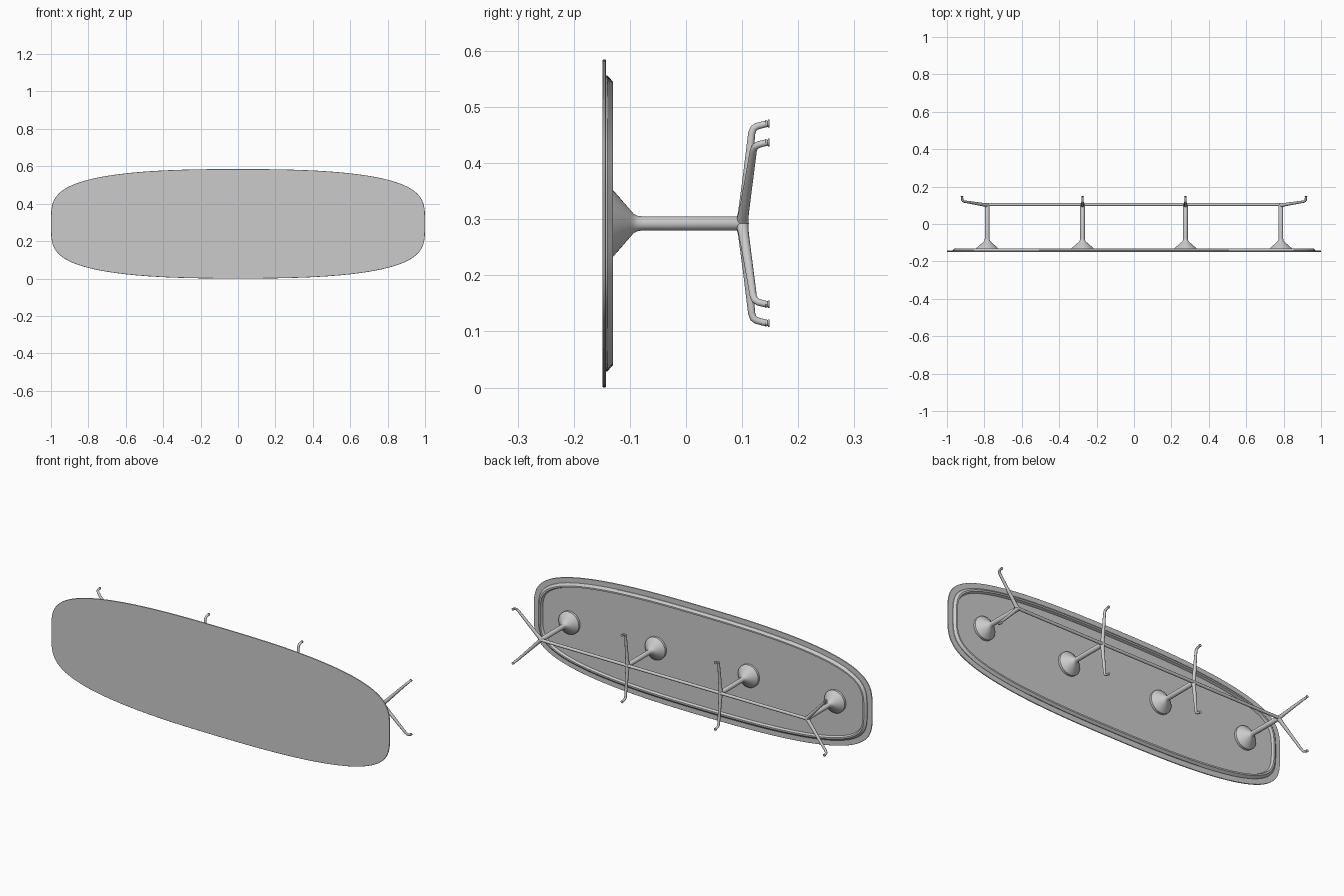
import bpy, bmesh, math

if "Cube" in bpy.data.objects:
    bpy.data.objects.remove(bpy.data.objects["Cube"])

ZC = 0.2925          # height of the central axis
COLS = 4
STEM_X = (-0.785, -0.275, 0.275, 0.785)


def finish(name, bm, angle=35):
    bmesh.ops.recalc_face_normals(bm, faces=bm.faces)
    me = bpy.data.meshes.new(name)
    bm.to_mesh(me)
    bm.free()
    ob = bpy.data.objects.new(name, me)
    bpy.context.collection.objects.link(ob)
    bpy.ops.object.select_all(action='DESELECT')
    ob.select_set(True)
    bpy.context.view_layer.objects.active = ob
    bpy.ops.object.shade_smooth_by_angle(angle=math.radians(angle))
    return ob


def loft(bm, rings, closed=False):
    # bridge successive rings of points, capping the ends unless closed
    vs = [[bm.verts.new(p) for p in r] for r in rings]
    n = len(vs[0])
    pairs = list(zip(vs, vs[1:])) + ([(vs[-1], vs[0])] if closed else [])
    for a, b in pairs:
        for i in range(n):
            j = (i + 1) % n
            bm.faces.new((a[i], a[j], b[j], b[i]))
    if not closed:
        bm.faces.new(vs[0])
        bm.faces.new(vs[-1])


def outline(inset, y, n=144):
    # soft rounded-rectangle outline in the xz plane
    pts = []
    for i in range(n):
        t = 2 * math.pi * (i + 0.5) / n
        c, s = math.cos(t), math.sin(t)
        x = math.copysign(abs(c) ** (2 / 2.6), c) * (1 - inset)
        z = math.copysign(abs(s) ** (2 / 3.8), s) * (0.2925 - inset)
        pts.append((x, y, ZC + z))
    return pts


def lathe(name, x, z, profile, n=32):
    # revolve (radius, y) pairs about an axis parallel to y
    bm = bmesh.new()
    loft(bm, [[(x + r * math.cos(2 * math.pi * i / n), y,
                z + r * math.sin(2 * math.pi * i / n)) for i in range(n)]
              for r, y in profile])
    return finish(name, bm)


def tube(name, points):
    # points are (x, y, z, radius)
    cu = bpy.data.curves.new(name, 'CURVE')
    cu.dimensions = '3D'
    cu.bevel_depth = 1.0
    cu.bevel_resolution = 4
    cu.use_fill_caps = True
    sp = cu.splines.new('POLY')
    sp.points.add(len(points) - 1)
    for p, (x, y, z, r) in zip(sp.points, points):
        p.co = (x, y, z, 1)
        p.radius = r
    ob = bpy.data.objects.new(name, cu)
    bpy.context.collection.objects.link(ob)
    bpy.ops.object.select_all(action='DESELECT')
    ob.select_set(True)
    bpy.context.view_layer.objects.active = ob
    bpy.ops.object.convert(target='MESH')
    bpy.ops.object.shade_smooth_by_angle(angle=math.radians(40))


# thin panel
bm = bmesh.new()
loft(bm, [outline(0.001, -0.1485), outline(0, -0.1475),
          outline(0, -0.144), outline(0.001, -0.143)])
finish("panel", bm)

# raised rim on the back of the panel
bm = bmesh.new()
loft(bm, [outline(0.028, -0.1445), outline(0.029, -0.140), outline(0.040, -0.130),
          outline(0.048, -0.130), outline(0.054, -0.1445)], closed=True)
finish("back_rim", bm, 25)

# flared stems
for i, x in enumerate(STEM_X):
    lathe(f"stem_{i + 1}", x, ZC,
          [(0.060, -0.146), (0.060, -0.131), (0.056, -0.127), (0.040, -0.113),
           (0.025, -0.100), (0.017, -0.093), (0.0135, -0.086),
           (0.0125, -0.076), (0.0125, 0.098), (0.009, 0.106)])

# long crossbar joining the stems
tube("crossbar", [(-0.785, 0.104, ZC, 0.008), (0.785, 0.104, ZC, 0.008)])

# forked legs: middle ones straight, end ones splayed outward
for i, x in enumerate(STEM_X):
    end = abs(x) > 0.5
    dx = math.copysign(0.133, x) if end else 0
    dz, yb = (0.141, 0.122) if end else (0.174, 0.119)
    for s, side in ((1, "upper"), (-1, "lower")):
        path = [(0, 0.100, 0, 0.0115), (0.12, 0.1025, 0.12, 0.0095),
                (0.5, 0.100 + (yb - 0.1) * 0.5, 0.5, 0.0078),
                (0.92, yb - 0.002, 0.92, 0.0064), (0.97, yb + 0.001, 0.97, 0.0063),
                (1.0, yb + 0.007, 0.995, 0.0062), (1.005, 0.136, 1.01, 0.006),
                (1.01, 0.1445, 1.022, 0.006)]
        tube(f"{side}_leg_{i + 1}",
             [(x + dx * u, y, ZC + s * dz * w, r) for u, y, w, r in path])
        lathe(f"{side}_foot_pad_{i + 1}", x + dx * 1.01, ZC + s * dz * 1.022,
              [(0.0065, 0.142), (0.005, 0.1445), (0.005, 0.1455),
               (0.007, 0.1465), (0.007, 0.1485)], 20)
